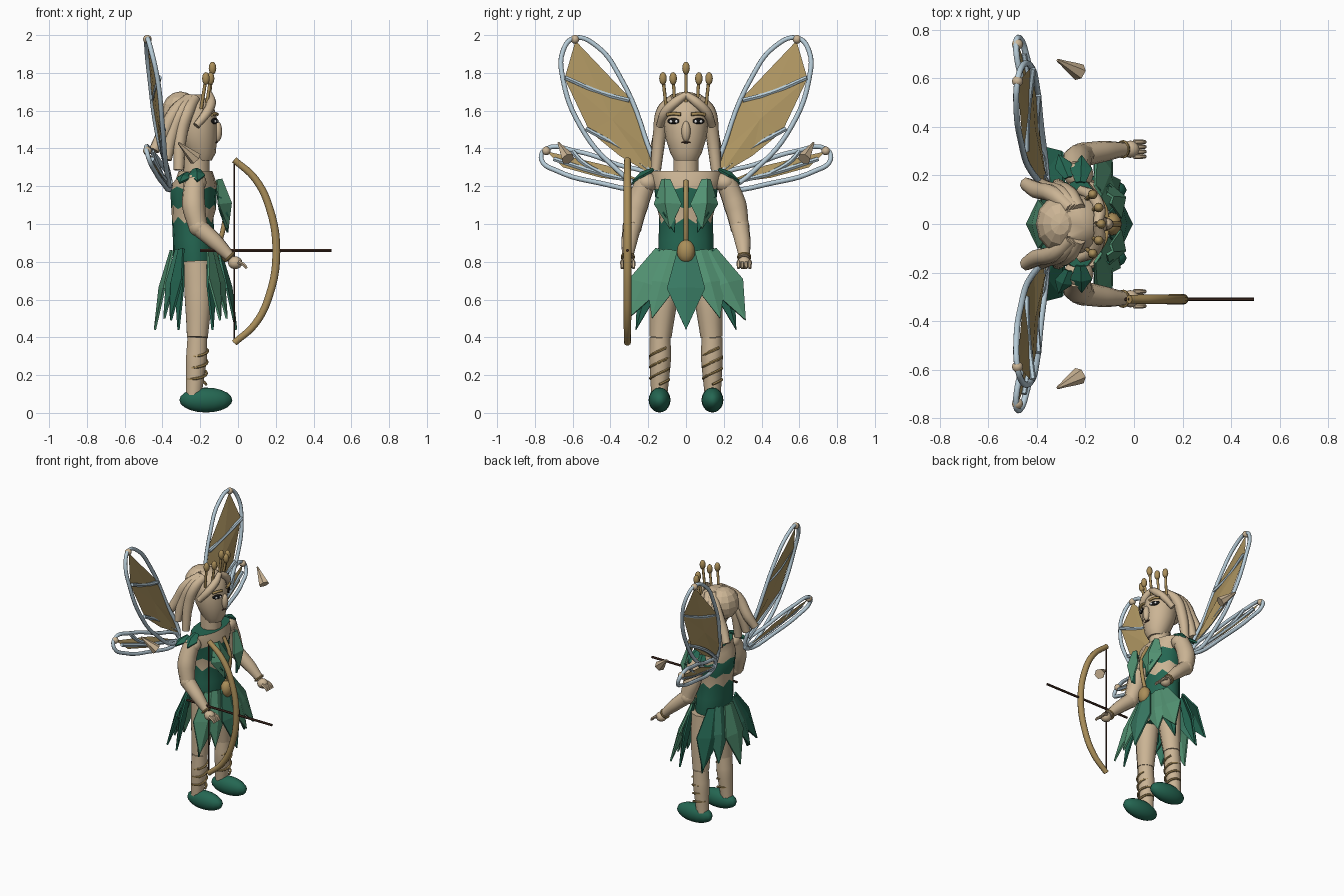
import bpy, bmesh, math
from mathutils import Vector

if "Cube" in bpy.data.objects:
    bpy.data.objects.remove(bpy.data.objects["Cube"])


def mat(name, r, g, b):
    m = bpy.data.materials.new(name)
    m.diffuse_color = (r, g, b, 1)
    m.use_nodes = True
    m.node_tree.nodes["Principled BSDF"].inputs["Base Color"].default_value = m.diffuse_color
    return m


SKIN = mat("skin", .60, .46, .30)
GOLD = mat("gold", .40, .27, .10)
WING = mat("wing_membrane", .42, .30, .12)
GREEN = mat("dark_green", .018, .135, .085)
MID = mat("mid_green", .04, .195, .125)
LEAF = mat("light_green", .085, .29, .17)
FRAME = mat("wing_frame", .47, .60, .68)
BROWN = mat("dark_brown", .06, .028, .018)
BLACK = mat("black", .008, .008, .008)
WHITE = mat("white", .8, .8, .8)


def finish(name, mesh, mats, smooth=True):
    o = bpy.data.objects.new(name, mesh)
    bpy.context.collection.objects.link(o)
    for m in mats if isinstance(mats, list) else [mats]:
        mesh.materials.append(m)
    if smooth:
        bpy.ops.object.select_all(action='DESELECT')
        o.select_set(True)
        bpy.context.view_layer.objects.active = o
        bpy.ops.object.shade_smooth_by_angle(angle=math.radians(50))
    else:
        for p in mesh.polygons:
            p.use_smooth = False
    return o


def tube(name, pts, radii, m, res=2, cyclic=False, seg=5):
    """Round tube through points; radii is a number or one per point."""
    cu = bpy.data.curves.new(name, 'CURVE')
    cu.dimensions = '3D'
    cu.bevel_depth, cu.bevel_resolution = 1, res
    cu.use_fill_caps, cu.resolution_u = True, seg
    sp = cu.splines.new('BEZIER')
    sp.bezier_points.add(len(pts) - 1)
    sp.use_cyclic_u = cyclic
    for i, (b, p) in enumerate(zip(sp.bezier_points, pts)):
        b.co = p
        b.handle_left_type = b.handle_right_type = 'AUTO'
        b.radius = radii[i] if isinstance(radii, (list, tuple)) else radii
    tmp = bpy.data.objects.new("tmp", cu)
    bpy.context.collection.objects.link(tmp)
    bpy.context.view_layer.update()
    me = bpy.data.meshes.new_from_object(tmp.evaluated_get(bpy.context.evaluated_depsgraph_get()))
    bpy.data.objects.remove(tmp)
    me.materials.clear()
    return finish(name, me, m)


def ball(name, loc, size, m, seg=12, rings=8, smooth=True, yaw=0):
    bm = bmesh.new()
    bmesh.ops.create_uvsphere(bm, u_segments=seg, v_segments=rings, radius=1)
    bmesh.ops.scale(bm, vec=size, verts=bm.verts)
    me = bpy.data.meshes.new(name)
    bm.to_mesh(me)
    bm.free()
    o = finish(name, me, m, smooth)
    o.location, o.rotation_euler.z = loc, yaw
    return o


def loft(name, rings, mats, n=16, rule=None, zig={}):
    """Stack of ellipses (z, rx, ry, cx); zig gives a ring a jagged edge."""
    bm = bmesh.new()
    rows = []
    for i, (z, rx, ry, cx) in enumerate(rings):
        rows.append([bm.verts.new((cx + rx * math.cos(2 * math.pi * k / n), ry * math.sin(2 * math.pi * k / n),
                                   z + zig.get(i, 0) * (-1) ** k)) for k in range(n)])
    for i in range(len(rows) - 1):
        for k in range(n):
            f = bm.faces.new((rows[i][k], rows[i][(k + 1) % n], rows[i + 1][(k + 1) % n], rows[i + 1][k]))
            f.material_index = rule(i) if rule else 0
    bm.faces.new(rows[0][::-1])
    bm.faces.new(rows[-1])
    me = bpy.data.meshes.new(name)
    bm.to_mesh(me)
    bm.free()
    return finish(name, me, mats)


def leaf(name, base, tip, side, half, m, fold=.025, wide=.5, base_w=.45):
    """Pointed petal with a midrib raised away from the body."""
    base, tip, side = Vector(base), Vector(tip), Vector(side).normalized()
    d = tip - base
    out = side.cross(d).normalized()
    if out.dot((base + tip) / 2 - Vector((-.225, 0, .75))) < 0:
        side, out = -side, -out
    mid = base + d * wide
    pts = [base + side * half * base_w, base + out * fold * .4, base - side * half * base_w,
           mid + side * half, mid + out * fold, mid - side * half, tip]
    me = bpy.data.meshes.new(name)
    me.from_pydata(pts, [], [(0, 1, 4, 3), (1, 2, 5, 4), (3, 4, 6), (4, 5, 6)])
    o = finish(name, me, m, False)
    mod = o.modifiers.new("thickness", 'SOLIDIFY')
    mod.thickness, mod.offset = .012, 0
    return o


# Torso: hips, bodice, bare waist, bust band and chest
loft("torso", [(.69, .075, .13, -.22), (.80, .112, .15, -.23), (.92, .11, .145, -.235),
               (1.02, .11, .142, -.24), (1.09, .118, .152, -.235), (1.19, .125, .17, -.235),
               (1.235, .105, .185, -.225), (1.28, .09, .185, -.225)],
     [GREEN, SKIN], rule=lambda i: int(i in (0, 3, 5, 6)), zig={3: .018, 4: -.012, 5: .008})
tube("neck", [(-.22, 0, 1.26), (-.22, 0, 1.38)], .07, SKIN, 3)

# Head, nose, mouth
loft("head", [(1.335, .05, .06, -.19), (1.375, .082, .083, -.2), (1.46, .105, .11, -.215),
              (1.55, .115, .12, -.225), (1.63, .105, .105, -.235), (1.685, .055, .055, -.25)], SKIN)
ball("nose", (-.108, 0, 1.49), (.024, .024, .055), SKIN)
ball("mouth", (-.113, 0, 1.432), (.006, .025, .005), BROWN)

# Hair cap, crown
ball("hair_cap", (-.305, 0, 1.59), (.1, .118, .112), SKIN, 12, 8, False)
for y, x, z in ((0, -.135, 1.825), (.068, -.145, 1.77), (-.068, -.145, 1.77), (.122, -.17, 1.77), (-.122, -.17, 1.77)):
    tube("crown_stem", [(x - .025, y * .85, 1.61), (x, y, z)], .009, GOLD)
    ball("crown_bud", (x, y, z), (.02, .02, .034), GOLD)

for s in (1, -1):
    # Face details
    ball("eye_black", (-.123, s * .067, 1.545), (.009, .037, .016), BLACK, yaw=s * .5)
    for k in (-1, 1):
        ball("eye_white", (-.114 - k * .007, s * (.065 + k * .014), 1.543), (.006, .009, .008), WHITE, yaw=s * .5)
    tube("eyebrow", [(-.110, s * .028, 1.580), (-.120, s * .07, 1.584), (-.138, s * .1, 1.578)], .009, GOLD)

    # Hair locks swept back, and fringe
    tube("fringe_lock", [(-.15, 0, 1.685), (-.142, s * .055, 1.645), (-.165, s * .11, 1.59), (-.22, s * .14, 1.52)],
         [.018, .026, .026, .02], SKIN)
    for t, ez, y in ((1, 1.39, .165), (.6, 1.34, .16), (.2, 1.285, .16)):
        tube("hair_lock", [(-.22 - .04 * t, s * .06, 1.665), (-.25 - .08 * t, s * .12, 1.60),
                           (-.28 - .12 * t, s * .14, 1.47), (-.28 - .165 * t, s * y, ez)],
             [.03, .036, .036, .028], SKIN)

    # Detached pointed ear
    tube("ear", [(-.225, s * .625, 1.345), (-.315, s * .675, 1.43)], [.036, .006], SKIN, 1)

    # Arms and hands
    ball("shoulder", (-.228, s * .205, 1.22), (.062, .058, .052), SKIN)
    tube("upper_arm", [(-.23, s * .21, 1.23), (-.235, s * .26, 1.10), (-.21, s * .285, .98)], [.055, .062, .05], SKIN, 3)
    ball("elbow", (-.21, s * .285, .985), (.052, .052, .052), SKIN)
    tube("forearm", [(-.21, s * .285, .985), (-.12, s * .3, .905), (-.035, s * .308, .82)], [.05, .043, .028], SKIN, 3)
    ball("hand", (-.015, s * .308, .795), (.038, .036, .034), SKIN)
    for k in range(4):
        y = s * (.278 + .02 * k)
        tube("finger", [(.0, y, .80), (.03, y, .785), (.046, y, .765)], [.011, .01, .008], SKIN, 1, seg=3)
    tube("bracelet", [(-.045 + .022 * math.cos(a), s * .308 + .032 * math.sin(a), .825 + .022 * math.cos(a))
                      for a in [k * math.pi / 4 for k in range(8)]], .006, GOLD, 1, True, 3)

    # Legs, vine wraps, shoes
    tube("thigh", [(-.215, s * .105, .80), (-.21, s * .12, .60), (-.215, s * .135, .40)], [.082, .075, .058], SKIN, 3)
    tube("calf", [(-.215, s * .137, .40), (-.22, s * .137, .29), (-.235, s * .142, .08)], [.055, .058, .042], SKIN, 3)
    tube("leg_vine", [(-.219 + .0005 * a + .05 * math.cos(a), s * .14 + .049 * math.sin(a),
                       .15 + .0095 * a + .012 * math.sin(a)) for a in [k * math.pi / 4 for k in range(26)]],
         .0075, GOLD, 1, seg=2)
    ball("shoe", (-.17, s * .14, .068), (.14, .058, .066), GREEN, 16, 10)

    # Shoulder and chest leaves
    leaf("shoulder_leaf_front", (-.22, s * .17, 1.285), (-.215, s * .28, 1.225), (1, 0, 0), .042, GREEN, .02)
    leaf("shoulder_leaf_back", (-.27, s * .19, 1.265), (-.31, s * .285, 1.215), (1, s * .3, 0), .035, GREEN, .015)
    leaf("chest_leaf_outer", (-.1, s * .14, 1.14), (-.055, s * .06, .955), (-.5 * s, 1, .6 * s), .055, GREEN)
    leaf("chest_leaf", (-.105, s * .105, 1.235), (-.055, s * .085, .975), (-.35 * s, 1, 0), .075, LEAF, .045, .5, .3)

    # Upper and lower wing outlines: inner edge, tip, outer edge
    up = [(-.36, .17, 1.23), (-.425, .22, 1.47), (-.468, .35, 1.78), (-.484, .47, 1.94), (-.48, .59, 1.985),
          (-.46, .65, 1.92), (-.425, .65, 1.76), (-.40, .56, 1.52), (-.383, .4, 1.32), (-.36, .2, 1.2)]
    low = [(-.36, .17, 1.22), (-.41, .38, 1.32), (-.46, .58, 1.385), (-.485, .745, 1.395),
           (-.47, .765, 1.34), (-.44, .68, 1.28), (-.40, .47, 1.22), (-.36, .2, 1.19)]
    sheet_up = [(-.36, .18, 1.26), (-.41, .19, 1.38), (-.455, .29, 1.66), (-.48, .585, 1.97),
                (-.425, .643, 1.77), (-.40, .51, 1.49), (-.385, .35, 1.36)]
    sheet_low = [(-.37, .19, 1.21), (-.42, .42, 1.31), (-.48, .74, 1.385), (-.44, .65, 1.30), (-.40, .45, 1.245)]
    veins = [[(-.38, .19, 1.28), (-.408, .36, 1.41), (-.40, .53, 1.505)],
             [(-.45, .30, 1.655), (-.445, .45, 1.695), (-.422, .64, 1.775)],
             [(-.37, .2, 1.21), (-.42, .48, 1.275), (-.46, .70, 1.345)],
             [(-.41, .43, 1.26), (-.44, .55, 1.33), (-.46, .6, 1.385)]]

    def flip(pts, dx=0):
        return [(x + dx, s * y, z) for x, y, z in pts]

    for loop in (up, low):
        tube("wing_frame", flip(loop), .013, FRAME, 2, True)
    for v in veins:
        tube("wing_vein", flip(v, .006), .013, FRAME, 1)
    # Wing sheets, slightly thicker at the middle
    for sheet in (sheet_up, sheet_low):
        n = len(sheet)
        c = sum((Vector(p) for p in flip(sheet)), Vector()) / n
        me = bpy.data.meshes.new("wing_membrane")
        me.from_pydata(flip(sheet) + [c + Vector((.01, 0, 0)), c - Vector((.01, 0, 0))], [],
                       [(i, (i + 1) % n, n)[::s] for i in range(n)]
                       + [((i + 1) % n, i, n + 1)[::s] for i in range(n)])
        bm = bmesh.new()
        bm.from_mesh(me)
        bmesh.ops.recalc_face_normals(bm, faces=bm.faces)
        bm.to_mesh(me)
        bm.free()
        finish("wing_membrane", me, WING, False)
    ball("wing_tip_upper", (-.48, s * .588, 1.978), (.023, .023, .023), SKIN)
    ball("wing_tip_lower", (-.48, s * .74, 1.387), (.023, .023, .023), SKIN)

# Skirt petals, per side offset: base, tip, depth, tip height, half width, front and back colour
for fb in (1, -1):
    for yb, yt, depth, z, w, front, back in ((0, 0, .215, .44, .1, MID, LEAF),
                                             (.075, .18, .165, .50, .085, LEAF, MID),
                                             (.12, .315, .13, .49, .095, LEAF, GREEN),
                                             (.135, .265, .09, .44, .06, GREEN, GREEN)):
        for s in (1, -1) if yb else (1,):
            base = (-.225 + fb * (.12 - yb * .35), s * yb, .86)
            tip = (-.225 + fb * depth, s * yt, z)
            leaf("skirt_petal", base, tip, (-fb * s * yt * 1.2, 1, s * yt * .9), w,
                 front if fb > 0 else back, .025, .48)

# Pendant on the chest
tube("pendant_stem", [(-.115, 0, 1.23), (-.065, 0, 1.11), (-.075, 0, .99), (-.105, 0, .88)], .013, GOLD)
ball("pendant", (-.09, 0, .855), (.04, .048, .062), GOLD)

# Bow, string and arrow
B = -.31
tube("bow", [(-.02, B, 1.34), (.09, B, 1.24), (.165, B, 1.09), (.203, B, .855), (.165, B, .62), (.09, B, .47), (-.02, B, .37)],
     [.018, .02, .021, .022, .021, .02, .018], GOLD, 3)
tube("bow_string", [(-.02, B, 1.34), (-.02, B, .37)], .005, BROWN, 1)
tube("arrow", [(-.2, B, .86), (.495, B, .86)], .008, BROWN, 1)
